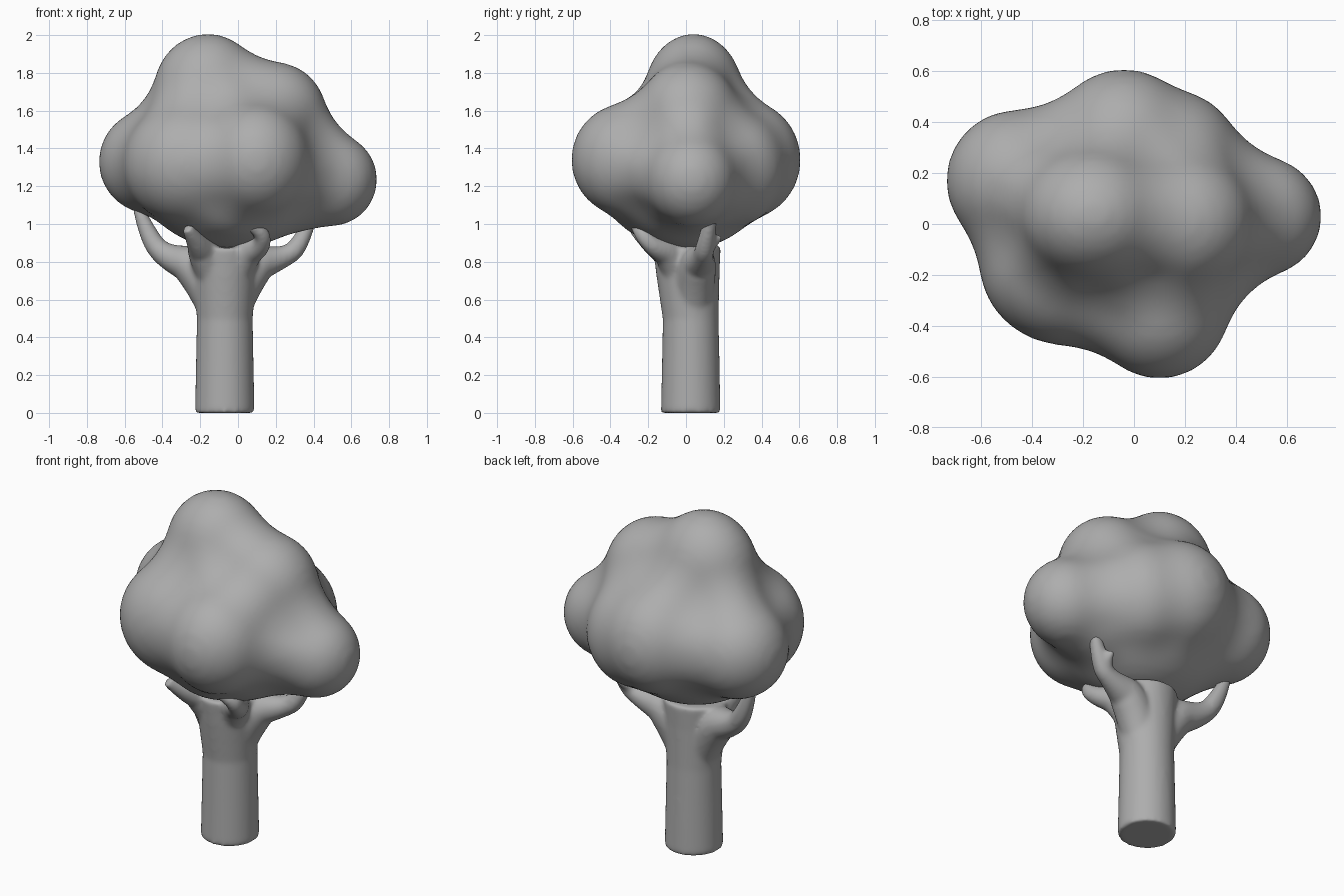
import bpy
import bmesh
import math
from mathutils import Matrix, Vector

cube = bpy.data.objects.get("Cube")
if cube:
    bpy.data.objects.remove(cube, do_unlink=True)

grey = bpy.data.materials.new("plain grey")
grey.use_nodes = True
GREY = (0.42, 0.42, 0.42, 1)
grey.diffuse_color = GREY
grey.node_tree.nodes["Principled BSDF"].inputs["Base Color"].default_value = GREY


def select_only(obj):
    bpy.ops.object.select_all(action="DESELECT")
    obj.select_set(True)
    bpy.context.view_layer.objects.active = obj


def fuse(obj, voxel, rounds):
    """Melt overlapping pieces into one soft skin."""
    remesh = obj.modifiers.new("fuse", "REMESH")
    remesh.mode = "VOXEL"
    remesh.voxel_size = voxel
    soften = obj.modifiers.new("soften", "SMOOTH")
    soften.factor = 0.5
    soften.iterations = rounds


def finish(obj, angle):
    """Bake the modifiers, colour and shade."""
    select_only(obj)
    bpy.ops.object.convert(target="MESH")
    obj.data.materials.clear()
    obj.data.materials.append(grey)
    bpy.ops.object.shade_smooth_by_angle(angle=math.radians(angle))


# Leafy crown: rounded lobes as (centre, radii), swollen, fused and shrunk
# back so that the valleys between them fill with wide fillets
SWELL = 0.26
lobes = [
    ((-0.04, 0.0, 1.27), (0.50, 0.44, 0.405)),    # core
    ((-0.03, -0.15, 1.20), (0.32, 0.28, 0.29)),   # front underside
    ((0.27, 0.04, 1.23), (0.29, 0.28, 0.28)),     # side underside
    ((-0.16, 0.04, 1.70), (0.29, 0.26, 0.31)),    # top
    ((0.19, 0.01, 1.58), (0.28, 0.27, 0.28)),     # upper shoulder
    ((0.49, 0.03, 1.235), (0.25, 0.24, 0.25)),    # low side lobe
    ((-0.46, 0.17, 1.33), (0.28, 0.28, 0.28)),    # far side lobe
    ((-0.26, -0.15, 1.32), (0.35, 0.33, 0.33)),   # front corner
    ((0.10, -0.32, 1.34), (0.28, 0.29, 0.30)),    # front
    ((-0.04, 0.30, 1.34), (0.30, 0.31, 0.32)),    # back
    ((0.14, 0.23, 1.30), (0.29, 0.30, 0.32)),     # back corner
]
bm = bmesh.new()
for centre, radii in lobes:
    swollen = [r + SWELL for r in radii]
    place = Matrix.Translation(centre) @ Matrix.Diagonal((*swollen, 1))
    bmesh.ops.create_icosphere(bm, subdivisions=5, radius=1.0, matrix=place)
mesh = bpy.data.meshes.new("crown")
bm.to_mesh(mesh)
bm.free()
crown = bpy.data.objects.new("crown", mesh)
bpy.context.collection.objects.link(crown)
fuse(crown, 0.03, 8)
shrink = crown.modifiers.new("shrink", "DISPLACE")
shrink.mid_level = 0
shrink.strength = -SWELL
fuse(crown, 0.025, 12)
finish(crown, 180)

# Trunk and branches: tapered tubes as rows of (x, y, z, radius)
curve = bpy.data.curves.new("trunk", "CURVE")
curve.dimensions = "3D"
curve.bevel_depth = 1.0
curve.bevel_resolution = 14
curve.use_fill_caps = True


def tube(points, kind="NURBS"):
    spline = curve.splines.new(kind)
    spline.points.add(len(points) - 1)
    for point, (x, y, z, r) in zip(spline.points, points):
        point.co = (x, y, z, 1)
        point.radius = r
    if kind == "NURBS":
        spline.order_u = 3
        spline.use_endpoint_u = True
        spline.resolution_u = 8


tube([(-0.07, 0.025, 0, 0.158), (-0.07, 0.025, 0.5, 0.148),
      (-0.07, 0.01, 0.74, 0.168), (-0.07, 0.005, 0.88, 0.18)], "POLY")
# Side branches
tube([(-0.09, 0.03, 0.48, 0.09), (-0.19, 0.04, 0.77, 0.12),
      (-0.4, 0.1, 0.83, 0.06), (-0.48, 0.13, 0.95, 0.05), (-0.53, 0.14, 1.09, 0.03)])
tube([(-0.05, 0.03, 0.48, 0.09), (0.04, 0.05, 0.78, 0.12),
      (0.24, 0.09, 0.82, 0.055), (0.33, 0.1, 0.88, 0.05), (0.40, 0.14, 1.07, 0.03)])
tube([(0.28, 0.1, 0.87, 0.035), (0.31, 0.16, 0.90, 0.025), (0.31, 0.18, 0.94, 0.02)])
# Front branches
tube([(-0.08, 0.0, 0.6, 0.08), (-0.17, -0.06, 0.84, 0.1),
      (-0.22, -0.2, 0.90, 0.05), (-0.27, -0.28, 0.98, 0.03)])
tube([(-0.06, 0.0, 0.6, 0.08), (0.02, -0.06, 0.84, 0.09),
      (0.13, -0.18, 0.88, 0.05), (0.13, -0.25, 0.97, 0.04), (0.02, -0.28, 1.01, 0.025)])

trunk = bpy.data.objects.new("trunk", curve)
bpy.context.collection.objects.link(trunk)
select_only(trunk)
bpy.ops.object.convert(target="MESH")
trunk = bpy.context.view_layer.objects.active
fuse(trunk, 0.011, 16)
finish(trunk, 60)

# Stand the trunk exactly on the ground
lowest = min(v.co.z for v in trunk.data.vertices)
trunk.data.transform(Matrix.Translation(Vector((0, 0, -lowest))))
